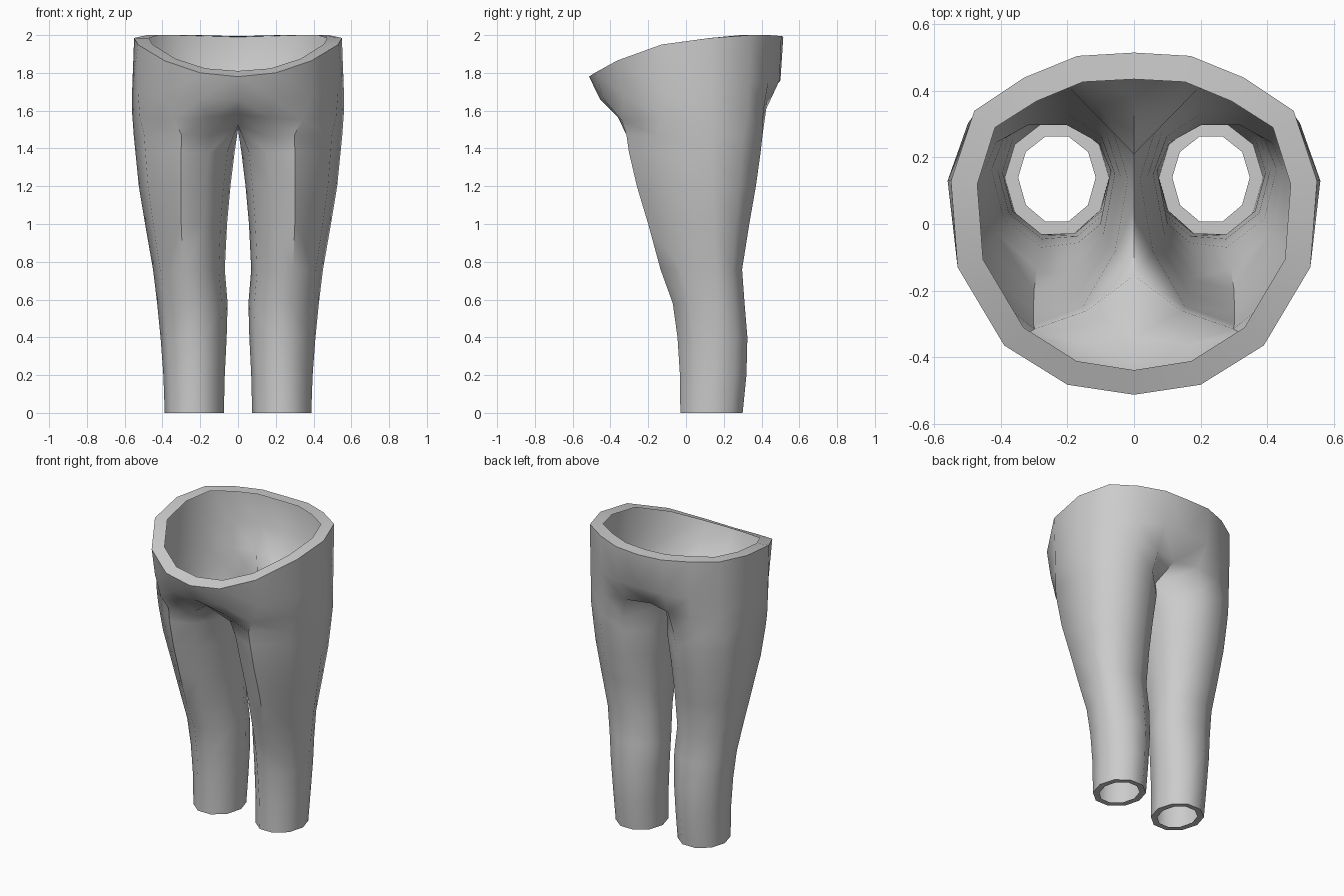
import bpy, bmesh, math

if "Cube" in bpy.data.objects:
    bpy.data.objects.remove(bpy.data.objects["Cube"])

# Waist rings, half outline from centre back (first) to centre front (last)
rim = [(0, .515, 1.99), (.17, .505, 1.995), (.33, .44, 2.0), (.48, .34, 2.0), (.55, .13, 1.985),
       (.53, -.13, 1.95), (.39, -.365, 1.865), (.2, -.483, 1.80), (0, -.513, 1.78)]
hip = [(0, .5, 1.76), (.17, .495, 1.76), (.33, .435, 1.75), (.48, .335, 1.74), (.56, .13, 1.72),
       (.53, -.12, 1.70), (.39, -.33, 1.68), (.2, -.435, 1.66), (0, -.455, 1.66)]
seat = [(0, .38, 1.61), (.16, .425, 1.61), (.33, .41, 1.6), (.48, .33, 1.6), (.56, .13, 1.58),
        (.52, -.13, 1.57), (.34, -.34, 1.55), (.16, -.36, 1.565), (0, -.34, 1.58)]

# Leg sections: z, inner x, outer x, front y, middle y, back y
legs = [(1.47, 0, .552, -.315, .135, .405), (1.38, .018, .543, -.302, .135, .395),
        (1.2, .04, .525, -.26, .14, .37), (1.0, .058, .492, -.2, .15, .335),
        (.76, .07, .45, -.135, .16, .297), (.58, .055, .428, -.07, .165, .31),
        (.4, .06, .41, -.045, .165, .325), (.2, .07, .395, -.032, .155, .32),
        (0, .075, .388, -.03, .14, .30)]
upper_shape = {5: (.8, -.65), 6: (.08, -1), 7: (-.48, -.88), 8: (-.85, -.5)}


def leg_ring(z, xi, xo, yf, ym, yb):
    """Ten-sided leg section, round at the ankle and skewed at the thigh."""
    pts = []
    blend = min(1, z / 1.2)
    for i in range(10):
        a = math.radians(144 - 36 * i)
        u, v = math.cos(a), math.sin(a) / math.sin(math.radians(72))
        if i in upper_shape:
            u += (upper_shape[i][0] - u) * blend
            v += (upper_shape[i][1] - v) * blend
        y = ym + v * ((yb - ym) if v > 0 else (ym - yf))
        pts.append(((xi + xo) / 2 + u * (xo - xi) / 2, y, z))
    return pts


# Crotch ring: the thigh outline pulled to the centre seam
leg_rings = [leg_ring(*row) for row in legs]
leg_rings[0][0] = (0, .21, 1.54)
leg_rings[0][8] = (0, -.155, 1.525)
leg_rings[0][9] = (0, .055, 1.5)

bm = bmesh.new()
rings = [[bm.verts.new(p) for p in r] for r in [rim, hip, seat] + leg_rings]
for k, (up, low) in enumerate(zip(rings, rings[1:])):
    for i in range(8 if k < 3 else 10):
        j = (i + 1) % len(low)
        bm.faces.new((low[i], up[i], up[j], low[j]))
mesh = bpy.data.meshes.new("trousers")
bm.to_mesh(mesh)
bm.free()
trousers = bpy.data.objects.new("trousers", mesh)
bpy.context.collection.objects.link(trousers)

# Flat hems only: wide at the waist, narrower at the ankles
group = trousers.vertex_groups.new(name="hem_width")
for v in mesh.vertices:
    group.add([v.index], min(1, .5 + .5 * v.co.z / 1.7), 'REPLACE')
mirror = trousers.modifiers.new("mirror", 'MIRROR')
mirror.use_clip = True
hems = trousers.modifiers.new("hems", 'SOLIDIFY')
hems.thickness = .08
hems.offset = -1
hems.vertex_group = "hem_width"
hems.use_rim_only = True

cloth = bpy.data.materials.new("grey cloth")
cloth.diffuse_color = (.6, .6, .6, 1)
cloth.use_nodes = True
cloth.node_tree.nodes["Principled BSDF"].inputs["Base Color"].default_value = cloth.diffuse_color
mesh.materials.append(cloth)

bpy.context.view_layer.objects.active = trousers
trousers.select_set(True)
bpy.ops.object.convert(target='MESH')
bpy.ops.object.shade_smooth_by_angle(angle=math.radians(48))
